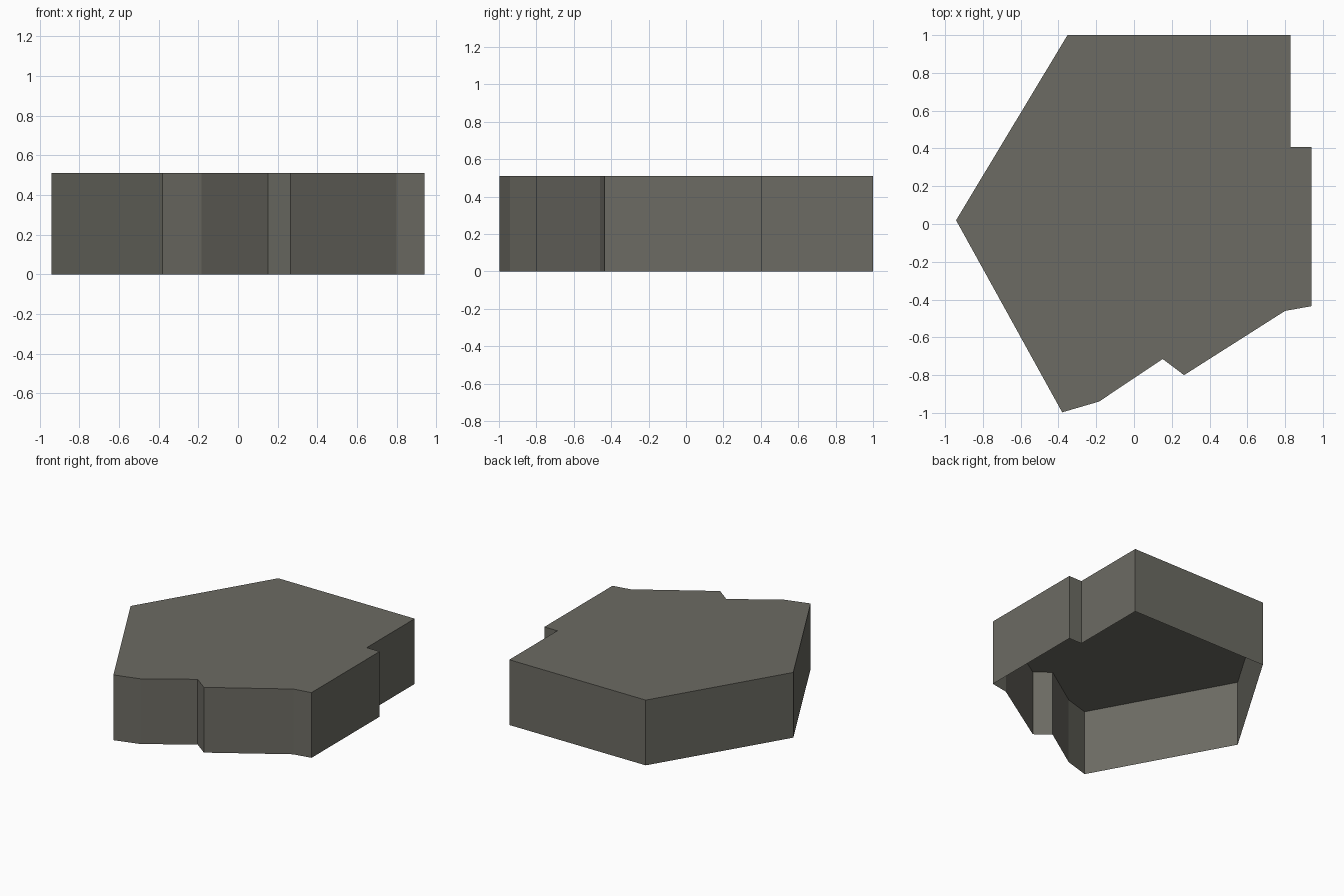
import bpy, bmesh

if "Cube" in bpy.data.objects:
    bpy.data.objects.remove(bpy.data.objects["Cube"])

HEIGHT = 0.51

# Footprint outline, counter-clockwise seen from above
OUTLINE = [
    (-0.942, 0.02), (-0.38, -0.997), (-0.185, -0.94), (0.152, -0.715),
    (0.265, -0.80), (0.80, -0.46), (0.94, -0.435), (0.94, 0.407),
    (0.828, 0.407), (0.828, 1.0), (-0.352, 1.0),
]

stone = bpy.data.materials.new("grey olive")
stone.diffuse_color = (0.15, 0.147, 0.125, 1)
stone.use_nodes = True
stone.node_tree.nodes["Principled BSDF"].inputs["Base Color"].default_value = stone.diffuse_color

# Walls and flat roof as one shell; the underside is open
bm = bmesh.new()
base = [bm.verts.new((x, y, 0)) for x, y in OUTLINE]
top = [bm.verts.new((x, y, HEIGHT)) for x, y in OUTLINE]
for i in range(len(base)):
    j = (i + 1) % len(base)
    bm.faces.new((base[i], base[j], top[j], top[i]))
bm.faces.new(top)

mesh = bpy.data.meshes.new("building_block")
bm.to_mesh(mesh)
bm.free()
mesh.materials.append(stone)
block = bpy.data.objects.new("building_block", mesh)
bpy.context.collection.objects.link(block)
